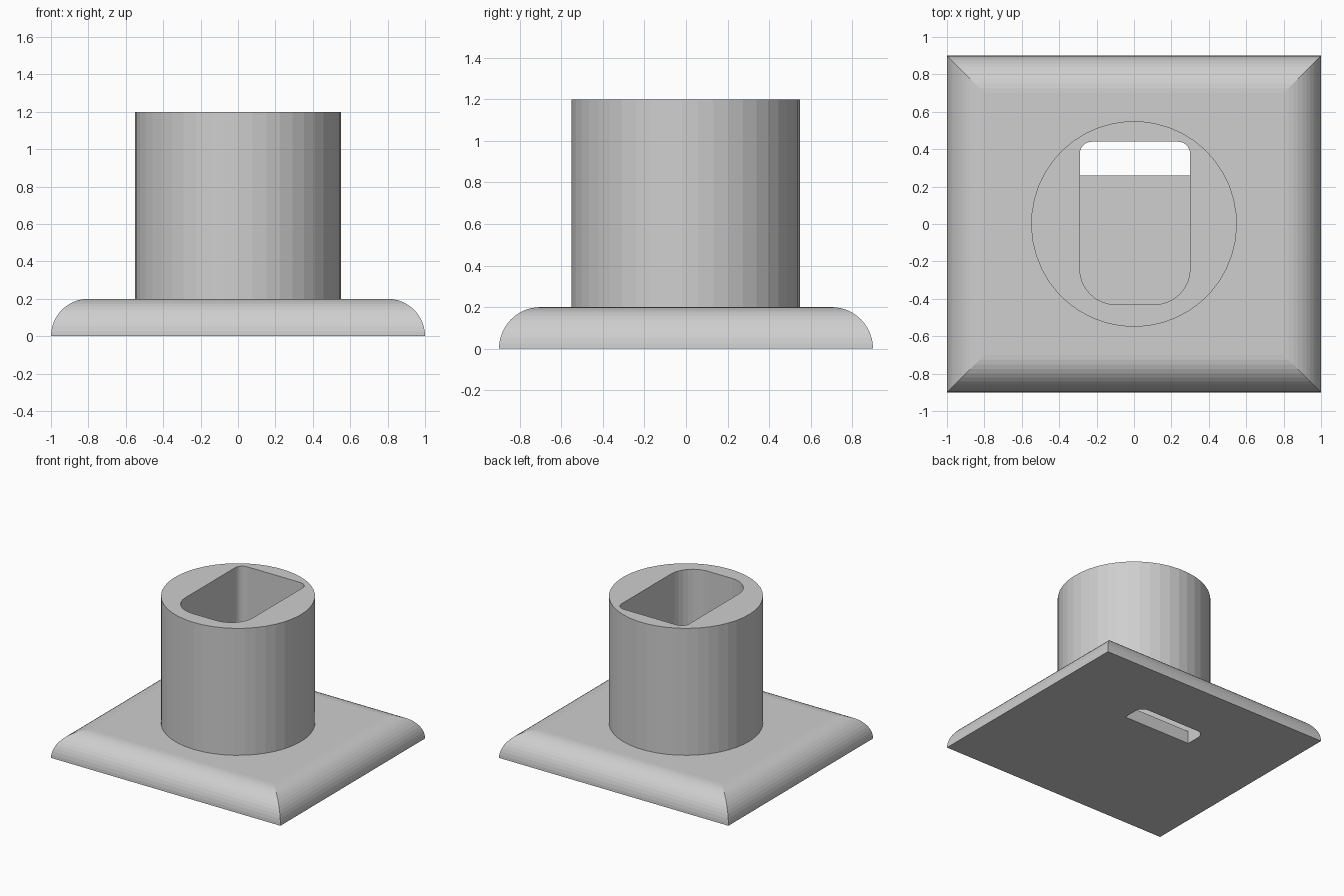
import bpy
import math

if "Cube" in bpy.data.objects:
    bpy.data.objects.remove(bpy.data.objects["Cube"], do_unlink=True)

grey = bpy.data.materials.new("plain_grey")
grey.use_nodes = True
COLOUR = (0.62, 0.62, 0.62, 1)
grey.diffuse_color = COLOUR
grey.node_tree.nodes["Principled BSDF"].inputs["Base Color"].default_value = COLOUR


def loft(name, rings):
    """Skin a stack of equal-sized rings and cap both ends."""
    n = len(rings[0])
    verts = [v for ring in rings for v in ring]
    faces = [tuple(reversed(range(n)))]
    for k in range(len(rings) - 1):
        for i in range(n):
            j = (i + 1) % n
            a, b = k * n, (k + 1) * n
            faces.append((a + i, a + j, b + j, b + i))
    faces.append(tuple(range(len(verts) - n, len(verts))))
    mesh = bpy.data.meshes.new(name)
    mesh.from_pydata(verts, [], faces)
    mesh.materials.append(grey)
    obj = bpy.data.objects.new(name, mesh)
    bpy.context.collection.objects.link(obj)
    return obj


def prism(name, outline, z0, z1):
    return loft(name, [[(x, y, z) for x, y in outline] for z in (z0, z1)])


def rounded_outline(x0, x1, y0, y1, front_r, back_r, steps=8):
    """Rectangle with separate front and back corner radii."""
    corners = [(x1, y0, -1, 1, front_r, -90), (x1, y1, -1, -1, back_r, 0),
               (x0, y1, 1, -1, back_r, 90), (x0, y0, 1, 1, front_r, 180)]
    points = []
    for x, y, sx, sy, r, start in corners:
        for i in range(steps + 1 if r else 1):
            a = math.radians(start + 90 * i / steps)
            points.append((x + sx * r + r * math.cos(a),
                           y + sy * r + r * math.sin(a)))
    return points


def cut(obj, cutter):
    mod = obj.modifiers.new("cut", "BOOLEAN")
    mod.operation = "DIFFERENCE"
    mod.solver = "EXACT"
    mod.object = cutter
    bpy.context.view_layer.objects.active = obj
    bpy.ops.object.modifier_apply(modifier=mod.name)


# Base plate with quarter-round edges and mitred corners
R, STEPS = 0.2, 12
rings = []
for k in range(STEPS + 1):
    t = math.pi / 2 * k / STEPS
    inset, z = R * (1 - math.cos(t)), R * math.sin(t)
    w, d = 1 - inset, 0.9 - inset
    rings.append([(-w, -d, z), (w, -d, z), (w, d, z), (-w, d, z)])
base = loft("base_plate", rings)

# Faceted round post
SIDES = 45
circle = [(0.55 * math.sin(2 * math.pi * i / SIDES),
           -0.55 * math.cos(2 * math.pi * i / SIDES)) for i in range(SIDES)]
post = prism("round_post", circle, R, 1.2)

# Deep pocket, and a slot through the floor at its back
pocket = prism("pocket_cutter",
               rounded_outline(-0.29, 0.30, -0.43, 0.44, 0.19, 0.065), 0.1, 1.3)
slot = prism("slot_cutter",
             rounded_outline(-0.29, 0.30, 0.26, 0.44, 0, 0.065), -0.1, 0.15)
cut(post, pocket)
cut(base, pocket)
cut(base, slot)
for cutter in (pocket, slot):
    bpy.data.objects.remove(cutter, do_unlink=True)
